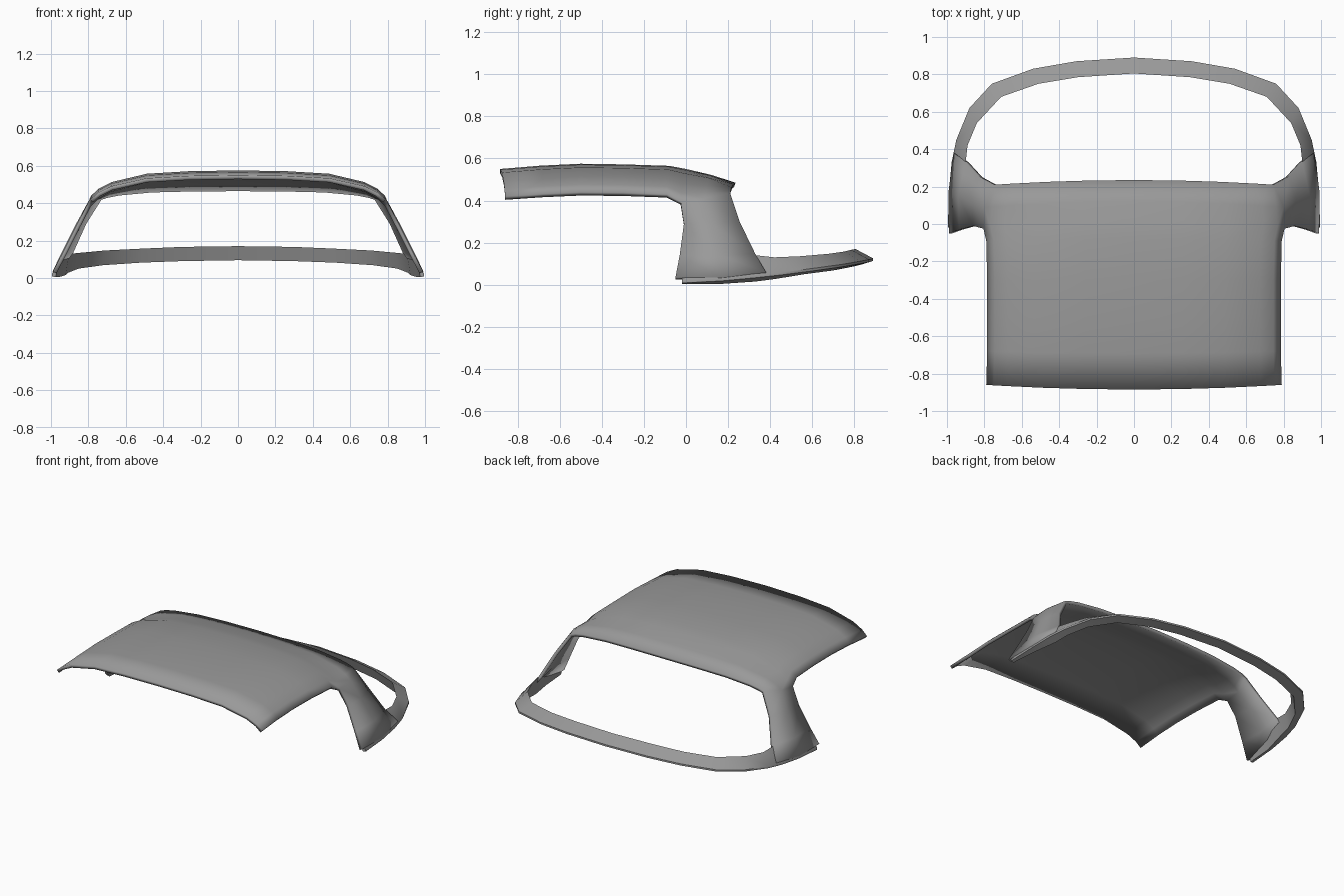
import bpy, bmesh, math
from mathutils import Vector

cube = bpy.data.objects.get("Cube")
if cube:
    bpy.data.objects.remove(cube)

grey = bpy.data.materials.new("roof grey")
grey.use_nodes = True
colour = (0.32, 0.32, 0.32, 1)
grey.diffuse_color = colour
grey.node_tree.nodes["Principled BSDF"].inputs["Base Color"].default_value = colour


def make_half(name, rows, closed=False, thickness=0.0, angle=40):
    """Skin rows of points (rows may differ in length) and mirror across x."""
    bm = bmesh.new()
    grid = [[bm.verts.new(p) for p in row] for row in rows]
    for a, b in zip(grid, grid[1:]):
        n = min(len(a), len(b))
        for j in range(n if closed else n - 1):
            k = (j + 1) % n
            bm.faces.new((a[j], a[k], b[k], b[j]))
    if closed:
        bm.faces.new(grid[-1])
        bmesh.ops.recalc_face_normals(bm, faces=bm.faces)
    mesh = bpy.data.meshes.new(name)
    bm.to_mesh(mesh)
    bm.free()
    mesh.materials.append(grey)
    obj = bpy.data.objects.new(name, mesh)
    bpy.context.collection.objects.link(obj)
    mirror = obj.modifiers.new("mirror", "MIRROR")
    mirror.use_clip = True
    if thickness:
        shell = obj.modifiers.new("shell", "SOLIDIFY")
        shell.thickness = thickness
        shell.offset = -1
        shell.use_even_offset = True
    bpy.ops.object.select_all(action="DESELECT")
    obj.select_set(True)
    bpy.context.view_layer.objects.active = obj
    bpy.ops.object.shade_smooth_by_angle(angle=math.radians(angle))
    return obj


# Roof cross-section: share of half width, share of drop
section = [(0, 0), (.33, .03), (.62, .13), (.86, .46), (.95, .73), (1, 1)]

# Roof stations: centre y, side y, crown z, half width, side z
stations = [
    (-.885, -.86, .55, .79, .42),
    (-.69, -.68, .566, .785, .432),
    (-.5, -.5, .575, .785, .44),
    (-.3, -.3, .572, .785, .438),
    (-.08, -.09, .565, .79, .43),
    (0, -.025, .55, .805, .395),
    (.12, .09, .522, .80, .41),
    (.235, .21, .485, .745, .435),
]

# Pillar points continuing the last three stations downwards
pillar = [
    [(.86, -.01, .29), (.935, -.03, .14), (.99, -.05, .035)],
    [(.865, .12, .29), (.94, .15, .14), (.992, .17, .035)],
    [(.83, .255, .30), (.90, .33, .145), (.965, .38, .06)],
]

rows = []
for yc, ys, crown, width, side in stations:
    rows.append([(f * width, yc + (ys - yc) * f * f, crown - d * (crown - side))
                 for f, d in section])
for row, extra in zip(rows[-3:], pillar):
    row.extend(extra)
make_half("roof_and_pillars", rows, thickness=.022)

# Rear window rim: inner top edge and outer edge along the path
rim = [
    ((0, .805, .17), (0, .89, .125)),
    ((.3, .785, .166), (.31, .87, .12)),
    ((.51, .75, .157), (.54, .83, .112)),
    ((.71, .68, .147), (.76, .75, .098)),
    ((.84, .54, .135), (.88, .62, .08)),
    ((.89, .42, .13), (.95, .45, .058)),
    ((.90, .33, .14), (.975, .33, .045)),
    ((.945, .17, .11), (.99, .17, .03)),
    ((.965, -.02, .06), (.995, -.02, .02)),
]
loops = []
for inner, outer in rim:
    i, o = Vector(inner), Vector(outer)
    under = o.lerp(i, .7)
    under.z = max(o.z - .03, .004)
    lip = o + Vector((0, 0, -.012))
    loops.append([i, o, lip, under])
# Hold the centre loop on the mirror plane, open there
make_half("rear_window_rim", loops, closed=True)
